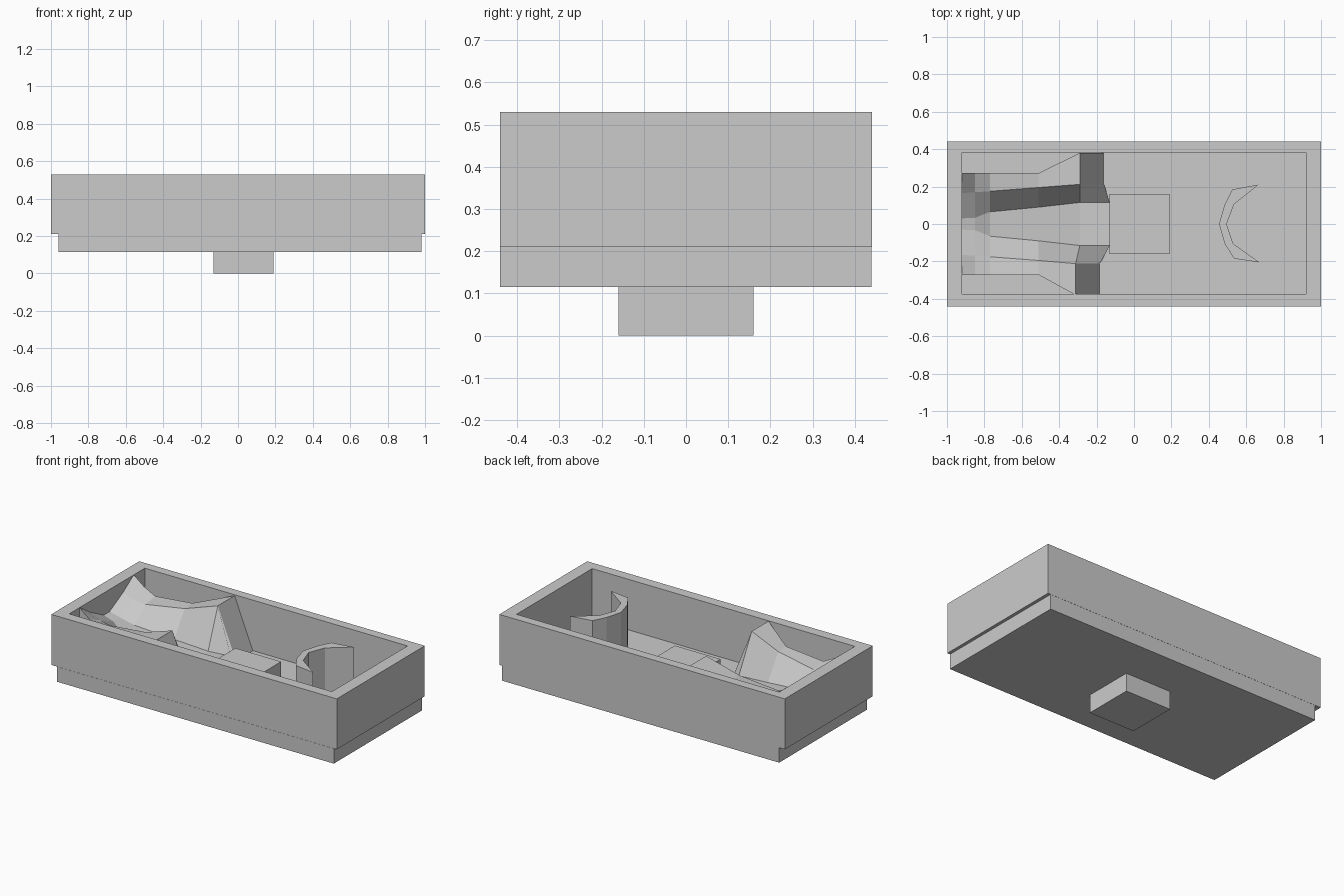
import bpy, bmesh

if "Cube" in bpy.data.objects:
    bpy.data.objects.remove(bpy.data.objects["Cube"])

def make_object(name, bm):
    bmesh.ops.recalc_face_normals(bm, faces=bm.faces)
    mesh = bpy.data.meshes.new(name)
    bm.to_mesh(mesh)
    bm.free()
    ob = bpy.data.objects.new(name, mesh)
    bpy.context.collection.objects.link(ob)
    return ob

def prism(name, outline, z0, z1):
    bm = bmesh.new()
    face = bm.faces.new([bm.verts.new((x, y, z0)) for x, y in outline])
    up = bmesh.ops.extrude_face_region(bm, geom=[face])["geom"]
    # extrusion drops nothing when the face is isolated, so keep one bottom cap
    verts = [g for g in up if isinstance(g, bmesh.types.BMVert)]
    bmesh.ops.translate(bm, vec=(0, 0, z1 - z0), verts=verts)
    if face.is_valid is False:
        bmesh.ops.holes_fill(bm, edges=bm.edges)
    return make_object(name, bm)

def box(name, x0, x1, y0, y1, z0, z1):
    return prism(name, [(x0, y0), (x1, y0), (x1, y1), (x0, y1)], z0, z1)

# Base slab and the square peg that passes through it
box("base_slab", -0.96, 0.98, -0.441, 0.439, 0.115, 0.21)
box("peg", -0.13, 0.19, -0.16, 0.16, 0, 0.32)

# Rim walls
box("back_wall", -1, 0.92, 0.382, 0.44, 0.21, 0.53)
box("front_wall", -1, 1, -0.44, -0.375, 0.21, 0.53)
box("left_wall", -1, -0.92, -0.375, 0.382, 0.21, 0.53)
box("right_wall", 0.92, 1, -0.375, 0.44, 0.21, 0.53)

# Crescent wall
prism("crescent_wall", [
    (0.665, 0.21), (0.525, 0.185), (0.485, 0.105), (0.455, 0), (0.485, -0.105),
    (0.535, -0.185), (0.67, -0.205), (0.53, -0.105), (0.495, 0), (0.535, 0.105)],
    0.2, 0.52)

# Valley between two ridges: per station x, then (y, z) of trough edge, crest, outer rim
stations = [
    (-0.92, (0.03, 0.39), (0.165, 0.46), (0.272, 0.53)),
    (-0.85, (0.033, 0.37), (0.17, 0.43), (0.272, 0.475)),
    (-0.77, (0.065, 0.33), (0.175, 0.42), (0.272, 0.435)),
    (-0.51, (0.09, 0.30), (0.195, 0.455), (0.272, 0.46)),
    (-0.29, (0.115, 0.275), (0.212, 0.525), (0.38, 0.525)),
    (-0.16, (0.115, 0.285), (0.212, 0.205), (0.38, 0.205)),
]
bm = bmesh.new()
rings = []
for i, (x, trough, crest, outer) in enumerate(stations):
    half = [trough, crest, outer, (outer[0], 0.2)]
    ring = []
    for s, pts in ((-1, half[::-1]), (1, half)):
        for p in pts:
            # the mouth of the trough reaches on to the peg
            px = x + (0.03 if i == 5 and p is trough else 0)
            if i > 3 and p is not trough and s < 0:
                px -= 0.022
            ring.append(bm.verts.new((px, s * p[0], p[1])))
    rings.append(ring)
for a, b in zip(rings, rings[1:]):
    for k in range(len(a)):
        n = (k + 1) % len(a)
        bm.faces.new((a[k], a[n], b[n], b[k]))
bm.faces.new(rings[0])
bm.faces.new(rings[-1])
make_object("valley_ridges", bm)
